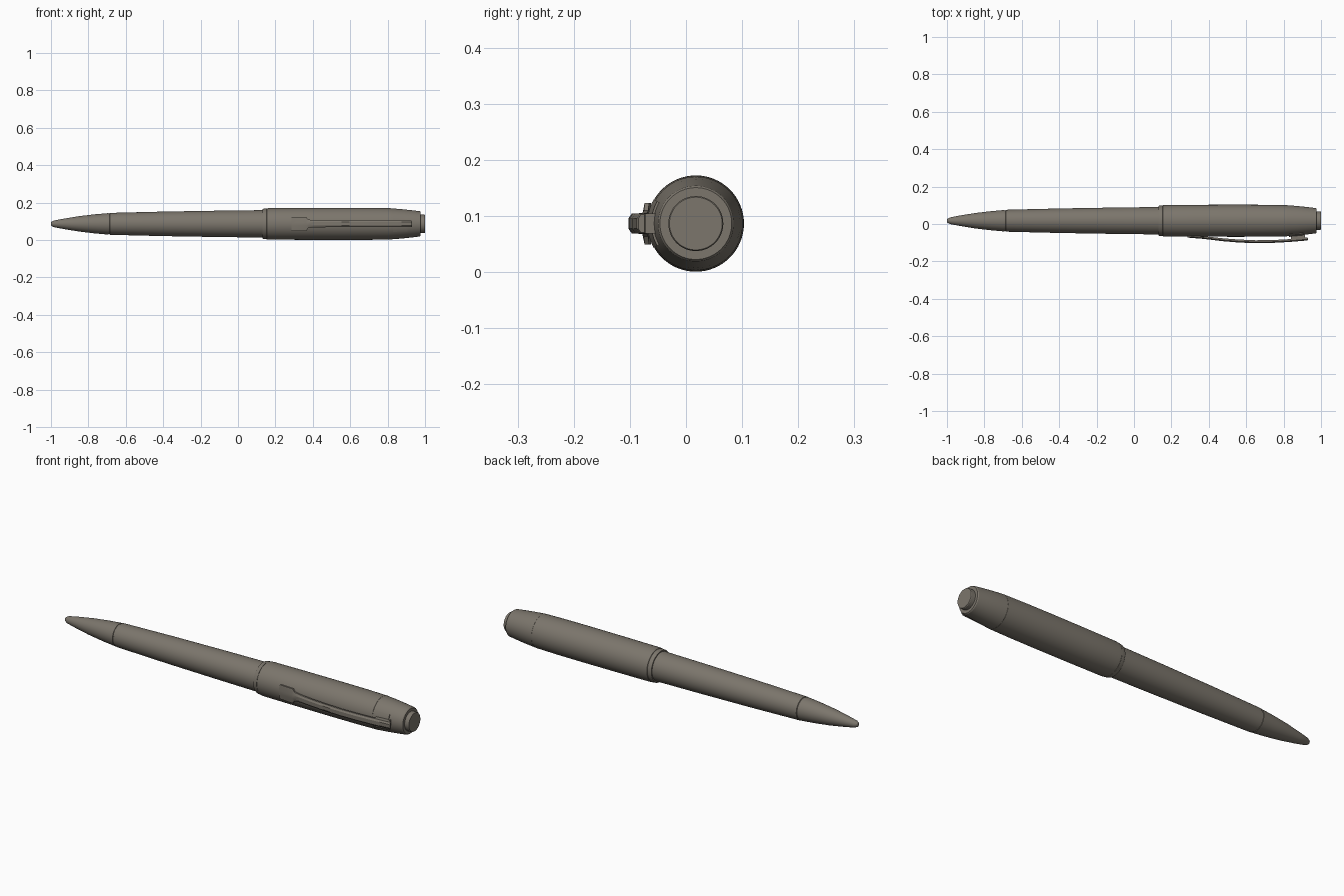
import bpy, bmesh, math

if "Cube" in bpy.data.objects:
    bpy.data.objects.remove(bpy.data.objects["Cube"])

CY, CZ = 0.0175, 0.0863   # pen axis
mat = bpy.data.materials.new("warm grey")
mat.diffuse_color = (0.2, 0.18, 0.15, 1)
mat.use_nodes = True
mat.node_tree.nodes["Principled BSDF"].inputs["Base Color"].default_value = mat.diffuse_color


def finish(name, bm, angle=25):
    bmesh.ops.recalc_face_normals(bm, faces=bm.faces)
    me = bpy.data.meshes.new(name)
    bm.to_mesh(me)
    bm.free()
    ob = bpy.data.objects.new(name, me)
    bpy.context.collection.objects.link(ob)
    me.materials.append(mat)
    bpy.context.view_layer.objects.active = ob
    ob.select_set(True)
    bpy.ops.object.shade_smooth_by_angle(angle=math.radians(angle))
    ob.select_set(False)
    return ob


def loft(name, rings, angle=25):
    """Skin closed rings of points and cap both ends."""
    bm = bmesh.new()
    vs = [[bm.verts.new(p) for p in r] for r in rings]
    n = len(vs[0])
    for a, b in zip(vs, vs[1:]):
        for i in range(n):
            j = (i + 1) % n
            bm.faces.new((a[i], a[j], b[j], b[i]))
    bm.faces.new(vs[0])
    bm.faces.new(vs[-1])
    return finish(name, bm, angle)


def turned(name, profile, n=64):
    """Lathe an (x, radius) profile around the pen axis."""
    loft(name, [[(x, CY + r * math.cos(2 * math.pi * i / n), CZ + r * math.sin(2 * math.pi * i / n))
                 for i in range(n)] for x, r in profile])


# Turned body parts, tip to button
turned("tip_cone", [(-1, .006), (-.997, .011), (-.99, .0145), (-.985, .0175), (-.93, .028),
                    (-.85, .041), (-.77, .0505), (-.692, .0575), (-.691, .055)])
turned("tip_groove", [(-.695, .0555), (-.682, .0555)])
turned("barrel", [(-.687, .0555), (-.685, .0585), (-.4, .0655), (-.1, .0705), (.15, .0735)])
turned("cap_lip", [(.131, .07), (.131, .079), (.136, .081), (.152, .082), (.152, .078)])
turned("cap", [(.152, .079), (.154, .083), (.17, .0842), (.35, .0853), (.55, .0858),
               (.7, .0853), (.815, .0835), (.817, .081)])
turned("cap_end", [(.814, .0815), (.816, .0832), (.87, .079), (.93, .0727), (.972, .0675),
                   (.977, .064), (.977, .05)])
turned("end_button", [(.97, .049), (.997, .049), (1, .047)])

# Clip strip with a flared foot: x, outer y, inner y, half width
stations = [(.285, -.071, -.062, .034), (.29, -.073, -.062, .037), (.365, -.079, -.066, .037),
            (.375, -.08, -.067, .023), (.41, -.084, -.069, .019), (.48, -.0925, -.077, .018),
            (.56, -.099, -.083, .018), (.65, -.1027, -.087, .018), (.74, -.101, -.086, .018),
            (.83, -.096, -.081, .018), (.9, -.0905, -.074, .018), (.925, -.088, -.072, .018),
            (.93, -.085, -.074, .016)]
rings = []
for x, yo, yi, w in stations:
    m = yo * .6 + yi * .4
    rings.append([(x, yo, CZ - .009), (x, yo, CZ + .009), (x, m, CZ + w), (x, yi, CZ + w),
                  (x, yi, CZ - w), (x, m, CZ - w)])
loft("clip", rings)

# Clip post
loft("clip_post", [[(x, yo, CZ - .018), (x, yo, CZ + .018), (x, -.04, CZ + .018), (x, -.04, CZ - .018)]
                   for x, yo in ((.84, -.088), (.915, -.083))])

# Curved saddle holding the clip on the cap
rings = []
for x, r in ((.828, .0865), (.905, .0795)):
    arc = [math.radians(-30 + 5 * i) for i in range(13)]
    outer = [(x, CY - r * math.cos(a), CZ + r * math.sin(a)) for a in arc]
    inner = [(x, CY - (r - .012) * math.cos(a), CZ + (r - .012) * math.sin(a)) for a in reversed(arc)]
    rings.append(outer + inner)
loft("clip_saddle", rings)
